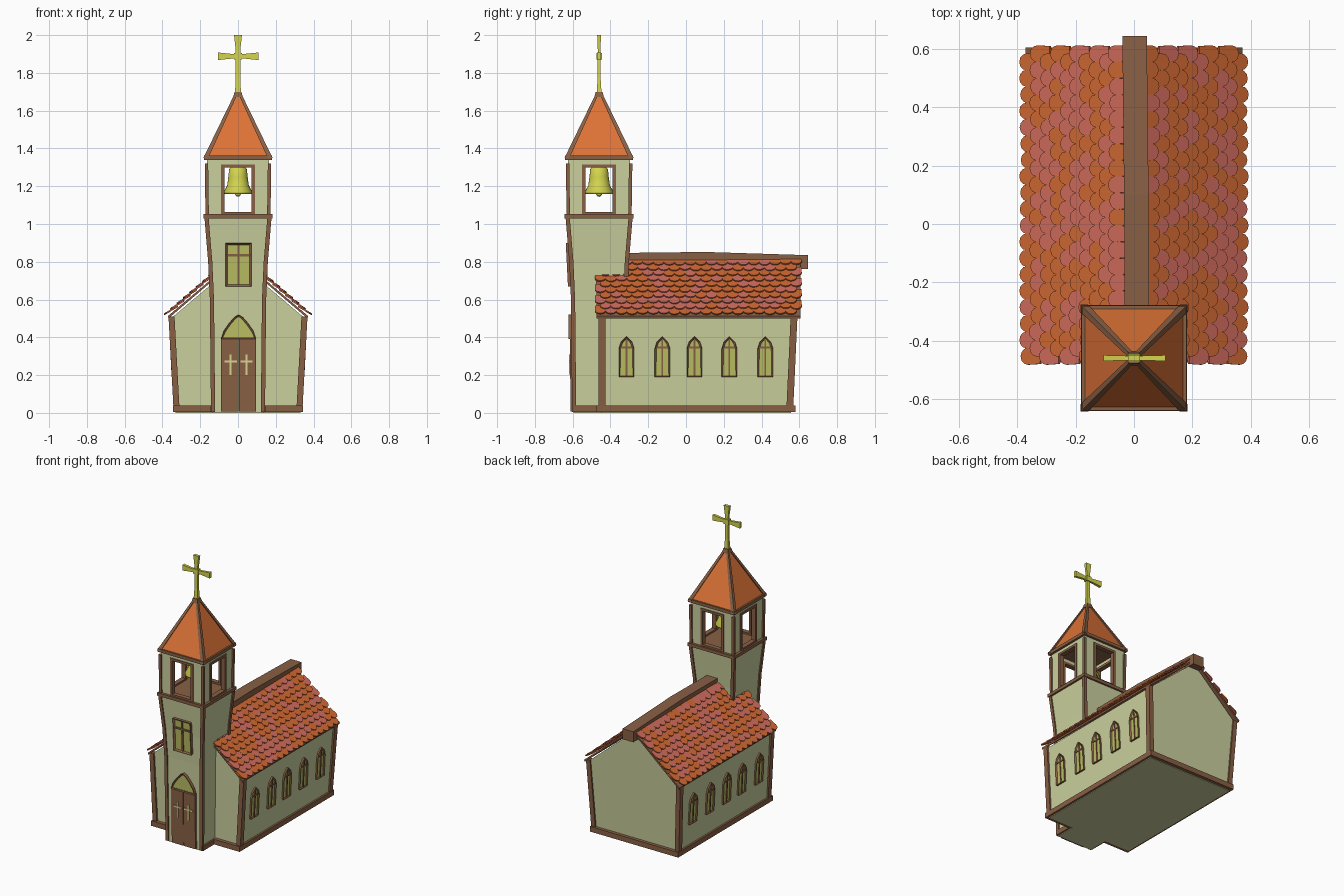
import bpy, bmesh, math, random
from mathutils import Matrix, Vector

random.seed(4)
cube = bpy.data.objects.get("Cube")
if cube:
    bpy.data.objects.remove(cube)


def material(name, *rgb):
    lin = [((c / 255 + 0.055) / 1.055) ** 2.4 for c in rgb] + [1]
    mat = bpy.data.materials.new(name)
    mat.use_nodes = True
    mat.diffuse_color = lin
    mat.node_tree.nodes["Principled BSDF"].inputs["Base Color"].default_value = lin
    return mat


cream = material("cream plaster", 203, 208, 157)
brown = material("brown timber", 137, 96, 69)
orange = material("orange roof", 222, 115, 55)
clay = material("orange tile", 208, 104, 50)
pink = material("pink tile", 208, 108, 92)
gold = material("gold metal", 212, 212, 78)
glass = material("yellow glass", 186, 190, 98)
pale = material("pale yellow", 220, 212, 145)


def finish(name, bm, *mats, matrix=None):
    bmesh.ops.recalc_face_normals(bm, faces=bm.faces)
    mesh = bpy.data.meshes.new(name)
    bm.to_mesh(mesh)
    bm.free()
    for mat in mats:
        mesh.materials.append(mat)
    obj = bpy.data.objects.new(name, mesh)
    if matrix:
        obj.matrix_world = matrix
    bpy.context.collection.objects.link(obj)
    return obj


def loft(name, rings, mat, matrix=None):
    """Skin a closed solid through rings with equal point counts."""
    bm = bmesh.new()
    rows = [[bm.verts.new(p) for p in ring] for ring in rings]
    n = len(rows[0])
    for a, b in zip(rows, rows[1:]):
        for i in range(n):
            bm.faces.new((a[i], a[(i + 1) % n], b[(i + 1) % n], b[i]))
    bm.faces.new(rows[0])
    bm.faces.new(rows[-1])
    return finish(name, bm, mat, matrix=matrix)


def rect(x, y, z, hx, hy):
    return [(x + i * hx, y + j * hy, z) for i, j in ((-1, -1), (1, -1), (1, 1), (-1, 1))]


def box(name, x0, x1, y0, y1, z0, z1, mat, matrix=None):
    c = ((x0 + x1) / 2, (y0 + y1) / 2)
    h = ((x1 - x0) / 2, (y1 - y0) / 2)
    return loft(name, [rect(*c, z0, *h), rect(*c, z1, *h)], mat, matrix)


def wall_frame(origin, u, v):
    """Matrix whose local x, y lie on a wall and z points outward."""
    u, v = Vector(u).normalized(), Vector(v).normalized()
    m = Matrix((u, v, u.cross(v))).transposed().to_4x4()
    m.translation = origin
    return m


def framed_panel(name, outline, matrix, thick, border, depth):
    """Timber frame with a recessed glass face."""
    bm = bmesh.new()
    face = bm.faces.new([bm.verts.new((u, v, -0.01)) for u, v in outline])
    out = bmesh.ops.extrude_face_region(bm, geom=[face])["geom"]
    bmesh.ops.translate(bm, vec=(0, 0, thick + 0.01),
                        verts=[g for g in out if isinstance(g, bmesh.types.BMVert)])
    front = next(g for g in out if isinstance(g, bmesh.types.BMFace))
    bm.normal_update()
    bmesh.ops.inset_region(bm, faces=[front], thickness=border, depth=0)
    for v in front.verts:
        v.co.z -= depth
    front.material_index = 1
    return finish(name, bm, brown, glass, matrix=matrix)


# Nave walls, leaning slightly outward
def gable(y, lean):
    pts = ((-0.33, 0), (0.33, 0), (0.355, 0.5), (0, 0.8), (-0.355, 0.5))
    return [(x, y + lean * z, z) for x, z in pts]


loft("nave_walls", [gable(-0.45, 0), gable(0.555, 0.05)], cream)
box("nave_base_trim", -0.345, 0.345, -0.475, 0.58, 0.004, 0.04, brown)
for side, s in (("left", 1), ("right", -1)):
    for end, y0, y1 in (("front", -0.445, -0.445), ("back", 0.55, 0.572)):
        loft(f"{side}_{end}_corner_post",
             [rect(s * 0.326, y0, 0.03, 0.016, 0.018),
              rect(s * 0.352, y1, 0.51, 0.016, 0.018)], brown)

    # Side windows
    lancet = [(-0.041, 0.19), (0.041, 0.19), (0.041, 0.34), (0.03, 0.375),
              (0, 0.405), (-0.03, 0.375), (-0.041, 0.34)]
    for i, y in enumerate((-0.315, -0.125, 0.045, 0.23, 0.42)):
        m = wall_frame((s * 0.33, y, 0), (0, s, 0), (s * 0.05, 0, 1))
        framed_panel(f"{side}_window_{i}", lancet, m, 0.012, 0.01, 0.007)
        box(f"{side}_window_mullion_{i}", -0.004, 0.004, 0.195, 0.39, 0, 0.01, brown, m)
        box(f"{side}_window_crossbar_{i}", -0.035, 0.035, 0.342, 0.352, 0, 0.01, brown, m)

    # Roof board under the tiles
    board = [(0, 0.815), (s * 0.368, 0.5), (s * 0.372, 0.512), (0, 0.827)]
    loft(f"{side}_roof_board", [[(x, y, z) for x, z in board] for y in (-0.475, 0.605)], brown)

# Scalloped roof tiles
ROWS, COLS = 10, 19
WIDTH, LENGTH = 0.029, 0.078
arc = [(WIDTH * math.cos(t * math.pi / 6), LENGTH - WIDTH + WIDTH * math.sin(t * math.pi / 6))
       for t in range(7)]
tile = [(WIDTH * 0.9, 0)] + arc + [(-WIDTH * 0.9, 0)]
for side, s in (("left", 1), ("right", -1)):
    bm = bmesh.new()
    down = Vector((s, 0, -0.86)).normalized()
    up = Vector((s * 0.86, 0, 1)).normalized()
    for r in range(ROWS):
        tip = Vector((s * 0.376, 0, 0.508)) - down * (r * 0.0445)
        likes_pink = random.uniform(0.25, 0.65)
        for c in range(COLS):
            y = -0.44 + c * 1.01 / (COLS - 1) + (0.014 if r % 2 else -0.014)
            jitter = random.uniform(-0.004, 0.004)
            layers = []
            for h in (0, 0.008):
                layers.append([bm.verts.new(
                    tip + down * (v - LENGTH + jitter) + up * (h + 0.003 + v * 0.16)
                    + Vector((0, y + u, 0))) for u, v in tile])
            low, high = layers
            n = len(tile)
            faces = [bm.faces.new(low), bm.faces.new(high)]
            faces += [bm.faces.new((low[i], low[(i + 1) % n], high[(i + 1) % n], high[i]))
                      for i in range(n)]
            index = int(random.random() < likes_pink)
            for f in faces:
                f.material_index = index
    finish(f"{side}_roof_tiles", bm, clay, pink)

# Ridge beam with a slight bow
loft("ridge_beam", [[(x + dx, y, z + dz) for dx, dz in
                     ((-0.042, -0.037), (0.042, -0.037), (0.042, 0.037), (-0.042, 0.037))]
                    for x, y, z in ((0.01, -0.31, 0.81), (0.008, 0.1, 0.815), (0.002, 0.645, 0.798))],
     brown)

# Tower shaft and its corner posts
TY = -0.46
shaft = ((0, 0.135), (0.6, 0.141), (0.8, 0.15), (1.04, 0.17))
loft("tower_shaft", [rect(0, TY, z, h, h) for z, h in shaft], cream)
box("tower_base_trim", -0.147, 0.147, TY - 0.134, TY, 0.004, 0.038, brown)
corners = [(i, j) for i in (-1, 1) for j in (-1, 1)]
for k, (i, j) in enumerate(corners):
    loft(f"tower_post_{k}", [rect(i * (h - 0.003), TY + j * (h - 0.003), max(z, 0.005), 0.011, 0.011)
                             for z, h in shaft], brown)
    loft(f"belfry_post_{k}", [rect(i * 0.163, TY + j * 0.163, 1.04, 0.009, 0.009),
                              rect(i * 0.167, TY + j * 0.167, 1.32, 0.009, 0.009)], brown)
    loft(f"spire_hip_{k}", [rect(i * 0.17, TY + j * 0.17, 1.35, 0.013, 0.013),
                            rect(i * 0.012, TY + j * 0.012, 1.685, 0.008, 0.008)], brown)
box("belfry_floor_band", -0.182, 0.182, TY - 0.182, TY + 0.182, 1.03, 1.052, brown)

# Open belfry: the same wall on four sides
for k in range(4):
    m = Matrix.Translation((0, TY, 0)) @ Matrix.Rotation(k * math.pi / 2, 4, "Z")
    for s in (-1, 1):
        x0, x1 = sorted((s * 0.08, s * 0.164))
        box(f"belfry_pier_{k}_{s}", x0, x1, -0.164, -0.144, 1.05, 1.345, cream, m)
        x0, x1 = sorted((s * 0.072, s * 0.09))
        box(f"opening_jamb_{k}_{s}", x0, x1, -0.171, -0.138, 1.05, 1.315, brown, m)
    box(f"belfry_lintel_{k}", -0.08, 0.08, -0.164, -0.144, 1.31, 1.345, cream, m)
    box(f"opening_head_{k}", -0.09, 0.09, -0.171, -0.138, 1.3, 1.316, brown, m)
    box(f"opening_sill_{k}", -0.09, 0.09, -0.171, -0.138, 1.05, 1.064, brown, m)

# Spire
box("spire_eave", -0.18, 0.18, TY - 0.18, TY + 0.18, 1.34, 1.362, brown)
loft("spire_roof", [rect(0, TY, 1.355, 0.172, 0.172), rect(0, TY, 1.685, 0.012, 0.012)], orange)
loft("spire_cap", [rect(0, TY, 1.672, 0.025, 0.025), rect(0, TY, 1.7, 0.018, 0.018)], brown)

# Flared cross
loft("cross_upright", [rect(0, TY, z, hx, hy) for z, hx, hy in
                       ((1.69, 0.016, 0.013), (1.77, 0.012, 0.008), (1.92, 0.012, 0.007),
                        (2.0, 0.021, 0.01))], gold)
loft("cross_arms", [[(x, TY + i * hy, 1.888 + j * hz) for i, j in ((-1, -1), (1, -1), (1, 1), (-1, 1))]
                    for x, hy, hz in ((-0.105, 0.01, 0.02), (-0.03, 0.008, 0.012),
                                      (0.03, 0.008, 0.012), (0.108, 0.01, 0.02))], gold)
box("cross_hub", -0.02, 0.02, TY - 0.014, TY + 0.014, 1.87, 1.906, gold)

# Bell turned from a profile, with clapper and hanger
bell = [(0, 1.305), (0.035, 1.303), (0.047, 1.29), (0.051, 1.25), (0.057, 1.205),
        (0.076, 1.17), (0.075, 1.16), (0.064, 1.162), (0.045, 1.21), (0, 1.28)]
bm = bmesh.new()
pts = [bm.verts.new((r, 0, z)) for r, z in bell]
edges = [bm.edges.new(pair) for pair in zip(pts, pts[1:])]
bmesh.ops.spin(bm, geom=pts + edges, cent=(0, 0, 0), axis=(0, 0, 1),
               angle=math.tau, steps=24, use_merge=True)
bmesh.ops.remove_doubles(bm, verts=bm.verts, dist=0.0005)
for f in bm.faces:
    f.smooth = True
finish("bell", bm, gold, matrix=Matrix.Translation((0, TY, 0)))
bm = bmesh.new()
bmesh.ops.create_icosphere(bm, subdivisions=2, radius=0.016)
finish("bell_clapper", bm, gold, matrix=Matrix.Translation((0, TY, 1.16)))
box("bell_hanger", -0.012, 0.012, TY - 0.012, TY + 0.012, 1.295, 1.345, brown)

# Tower window
m = wall_frame((0.003, TY - 0.147, 0.67), (1, 0, 0), (0, -0.05, 1))
framed_panel("tower_window", [(-0.068, 0), (0.068, 0), (0.068, 0.23), (-0.068, 0.23)],
             m, 0.018, 0.014, 0.01)
box("tower_window_mullion", -0.006, 0.006, 0.01, 0.22, 0, 0.015, brown, m)
box("tower_window_crossbar", -0.06, 0.06, 0.16, 0.172, 0, 0.015, brown, m)

# Double door with small crosses and a pointed fanlight
m = wall_frame((0.003, TY - 0.137, 0), (1, 0, 0), (0, -0.01, 1))
for side, s in (("left", 1), ("right", -1)):
    x0, x1 = sorted((s * 0.0015, s * 0.092))
    box(f"{side}_door_leaf", x0, x1, 0.008, 0.4, -0.01, 0.014, brown, m)
    c = s * 0.042
    box(f"{side}_door_cross_upright", c - 0.005, c + 0.005, 0.2, 0.31, 0.01, 0.019, pale, m)
    box(f"{side}_door_cross_bar", c - 0.033, c + 0.033, 0.268, 0.278, 0.01, 0.019, pale, m)
half = [(0.092, 0.392), (0.078, 0.435), (0.05, 0.475), (0.022, 0.507)]
arch = half + [(0, 0.52)] + [(-x, z) for x, z in reversed(half)]
framed_panel("door_fanlight", arch, m, 0.02, 0.01, 0.008)
